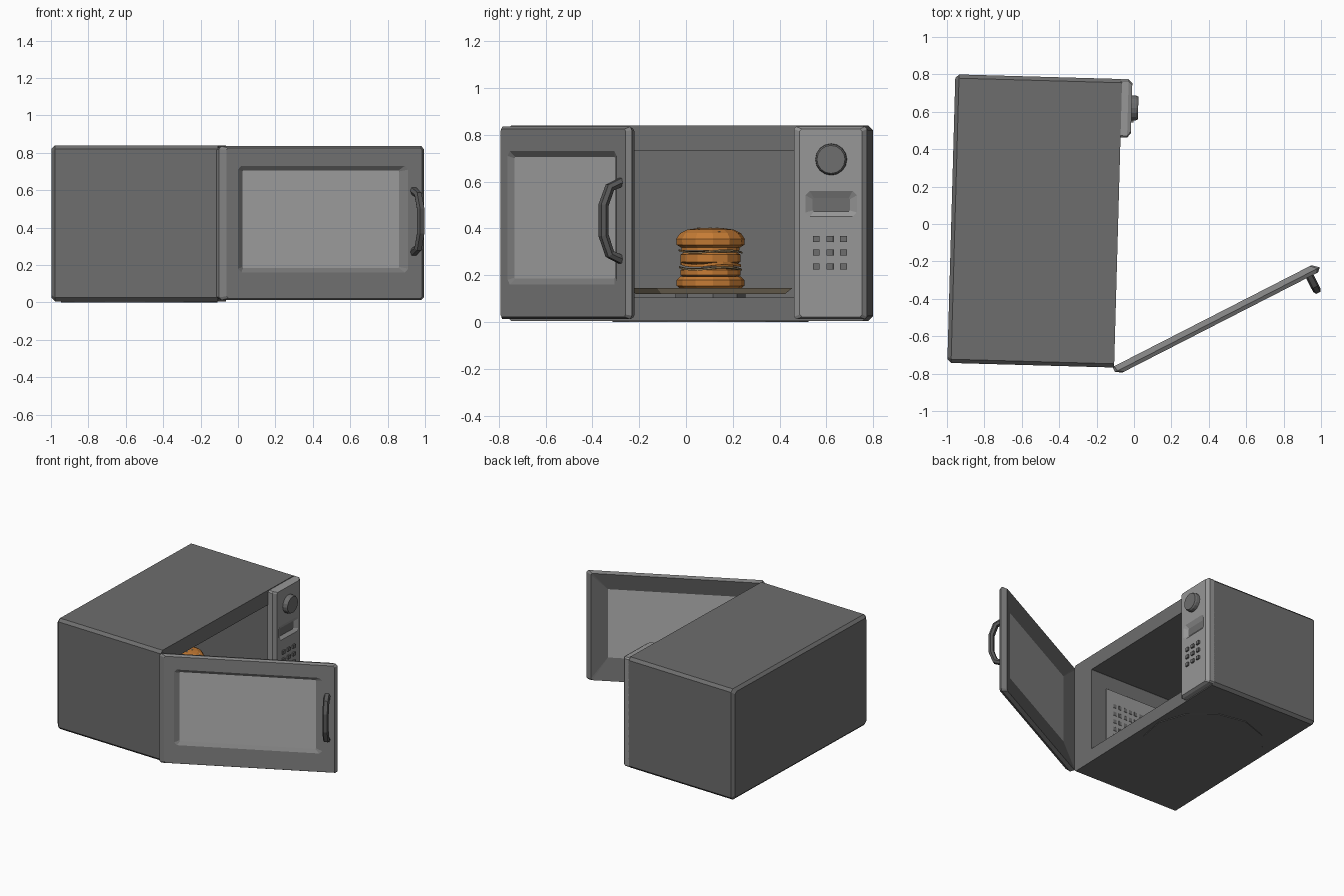
import bpy, bmesh, math, random
from mathutils import Vector

if "Cube" in bpy.data.objects:
    bpy.data.objects.remove(bpy.data.objects["Cube"])

random.seed(3)


def material(name, rgb):
    m = bpy.data.materials.new(name)
    m.diffuse_color = (*rgb, 1)
    m.use_nodes = True
    m.node_tree.nodes["Principled BSDF"].inputs["Base Color"].default_value = m.diffuse_color
    return m


DARK = material("dark_grey", (0.155, 0.155, 0.155))
MID = material("mid_grey", (0.225, 0.225, 0.225))
LIGHT = material("light_grey", (0.31, 0.31, 0.31))
PANE = material("pane_grey", (0.46, 0.46, 0.46))
HANDLE = material("handle_grey", (0.10, 0.10, 0.10))
BUN = material("bun_orange", (0.56, 0.20, 0.035))
TAN = material("plate_tan", (0.56, 0.46, 0.31))
FILLING = material("filling_brown", (0.25, 0.17, 0.08))


def frame(origin, degrees):
    """Frame whose first axis is the outward direction, second runs sideways, third is up."""
    a = math.radians(degrees)
    return Vector(origin), Vector((math.cos(a), math.sin(a), 0)), Vector((-math.sin(a), math.cos(a), 0))


BODY = frame((0, 0, 0), -1.6)
DOOR = frame((-0.115, -0.765, 0), 27.1 - 90)


def place(fr, d, s, z):
    return fr[0] + fr[1] * d + fr[2] * s + Vector((0, 0, z))


def rect(fr, d, s0, s1, z0, z1, c=0.001):
    """Rectangle with cut corners, standing at depth d."""
    pts = [(s0 + c, z0), (s1 - c, z0), (s1, z0 + c), (s1, z1 - c),
           (s1 - c, z1), (s0 + c, z1), (s0, z1 - c), (s0, z0 + c)]
    return [place(fr, d, s, z) for s, z in pts]


def upright_circle(fr, d, s, z, r, n):
    return [place(fr, d, s + r * math.cos(2 * math.pi * i / n), z + r * math.sin(2 * math.pi * i / n))
            for i in range(n)]


def flat_circle(fr, d, s, z, r, n, wave=0, turn=0.1):
    pts = []
    for i in range(n):
        a = 2 * math.pi * i / n + turn
        pts.append(place(fr, d + r * math.cos(a), s + r * math.sin(a), z + wave * math.sin(3 * a)))
    return pts


def loft(name, rings, mats, bands=None):
    """Skin the rings in order and cap both ends; bands gives slots for cap, bands, cap."""
    bm = bmesh.new()
    vs = [[bm.verts.new(p) for p in r] for r in rings]
    n = len(vs[0])
    bands = bands or [0] * (len(rings) + 1)
    bm.faces.new(vs[0]).material_index = bands[0]
    for k in range(len(vs) - 1):
        for i in range(n):
            j = (i + 1) % n
            f = bm.faces.new((vs[k][i], vs[k][j], vs[k + 1][j], vs[k + 1][i]))
            f.material_index = bands[k + 1]
    bm.faces.new(vs[-1]).material_index = bands[-1]
    bmesh.ops.recalc_face_normals(bm, faces=bm.faces)
    me = bpy.data.meshes.new(name)
    bm.to_mesh(me)
    bm.free()
    for m in mats:
        me.materials.append(m)
    ob = bpy.data.objects.new(name, me)
    bpy.context.collection.objects.link(ob)
    return ob


def slab(name, fr, d0, d1, s0, s1, z0, z1, mat):
    return loft(name, [rect(fr, d0, s0, s1, z0, z1), rect(fr, d1, s0, s1, z0, z1)], [mat])


# Casing with open cooking cavity
loft("casing", [
    rect(BODY, -0.977, -0.75, 0.753, 0.025, 0.82, 0.015),
    rect(BODY, -0.957, -0.77, 0.773, 0.005, 0.84, 0.02),
    rect(BODY, -0.085, -0.77, 0.773, 0.005, 0.84, 0.02),
    rect(BODY, -0.085, -0.575, 0.468, 0.105, 0.73),
    rect(BODY, -0.92, -0.575, 0.468, 0.105, 0.73)], [DARK])

# Round base plate underneath
loft("base_disc", [flat_circle(BODY, -0.53, 0.09, z, 0.42, 12) for z in (0.0, 0.007)], [DARK])

# Vent plate with holes on the cavity's side wall
slab("vent_plate", BODY, -0.78, -0.21, -0.58, -0.566, 0.2, 0.62, LIGHT)
for i in range(6):
    for k in range(5):
        d, z = -0.27 - i * 0.045, 0.52 - k * 0.06
        slab("vent_hole", BODY, d - 0.025, d, -0.57, -0.564, z - 0.03, z, DARK)

# Control panel with sunken display
loft("control_panel", [
    rect(BODY, -0.09, 0.46, 0.773, 0.012, 0.835, 0.01),
    rect(BODY, -0.05, 0.46, 0.773, 0.012, 0.835, 0.01),
    rect(BODY, -0.03, 0.485, 0.752, 0.022, 0.825, 0.01),
    rect(BODY, -0.03, 0.51, 0.73, 0.45, 0.56, 0.018),
    rect(BODY, -0.048, 0.54, 0.70, 0.472, 0.53, 0.005)], [LIGHT, DARK], [0, 0, 0, 0, 0, 1])

# Knob and buttons
loft("knob", [upright_circle(BODY, d, 0.62, 0.695, r, 16)
              for d, r in ((-0.035, 0.068), (-0.005, 0.066), (0.005, 0.06))], [DARK])
for s in (0.556, 0.615, 0.673):
    for z in (0.237, 0.297, 0.355):
        slab("button", BODY, -0.035, -0.018, s - 0.014, s + 0.014, z - 0.013, z + 0.013, DARK)

# Open door: hollowed back, chamfered rim, sunken window pane
loft("door", [
    rect(DOOR, 0.028, 0.138, 1.08, 0.185, 0.70),
    rect(DOOR, 0.0, 0.0, 1.195, 0.02, 0.825, 0.01),
    rect(DOOR, 0.03, 0.0, 1.23, 0.012, 0.835, 0.015),
    rect(DOOR, 0.05, 0.035, 1.21, 0.022, 0.825, 0.01),
    rect(DOOR, 0.05, 0.104, 1.126, 0.16, 0.73, 0.02),
    rect(DOOR, 0.034, 0.138, 1.08, 0.185, 0.705, 0.005)],
    [MID, DARK, PANE], [2, 1, 0, 0, 0, 0, 2])

# Curved handle: square section swept along an arc
path = [(0.04, 0.60), (0.10, 0.575), (0.13, 0.50), (0.13, 0.37), (0.10, 0.29), (0.04, 0.265)]
rings = []
for i, (d, z) in enumerate(path):
    a, b = path[max(i - 1, 0)], path[min(i + 1, len(path) - 1)]
    t = Vector((b[0] - a[0], b[1] - a[1])).normalized()
    w = Vector((-t.y, t.x))
    rings.append([place(DOOR, d + w.x * o, 1.16 + s, z + w.y * o)
                  for o, s in ((-0.018, -0.013), (-0.018, 0.013), (0, 0.022),
                               (0.018, 0.013), (0.018, -0.013), (0, -0.022))])
loft("handle", rings, [HANDLE])

# Plate
loft("turntable_hub", [flat_circle(BODY, -0.53, 0.09, z, 0.15, 8) for z in (0.10, 0.125)], [DARK])
loft("plate", [flat_circle(BODY, -0.53, 0.09, z, r, 8) for z, r in
               ((0.12, 0.32), (0.145, 0.35))], [TAN])


# Burger, stacked from round layers
def layer(name, profile, mat, n=12, wave=0):
    loft(name, [flat_circle(BODY, -0.53, 0.09, z, r, n, wave) for z, r in profile], [mat])


layer("bottom_bun", [(0.143, 0.13), (0.155, 0.145), (0.18, 0.145), (0.195, 0.13)], BUN)
layer("lower_patty", [(0.193, 0.115), (0.20, 0.128), (0.222, 0.128), (0.23, 0.115)], BUN)
layer("upper_patty", [(0.25, 0.115), (0.257, 0.128), (0.288, 0.128), (0.297, 0.115)], BUN)
layer("lower_filling", [(0.225, 0.135), (0.233, 0.135)], FILLING, 18, 0.006)
layer("middle_filling", [(0.24, 0.13), (0.252, 0.13)], BUN, 18, 0.006)
layer("upper_filling", [(0.298, 0.137), (0.305, 0.137)], FILLING, 18, 0.006)
layer("top_garnish", [(0.306, 0.125), (0.325, 0.125)], BUN)
layer("top_bun", [(0.318, 0.125), (0.33, 0.145), (0.355, 0.147), (0.38, 0.13),
                  (0.395, 0.10), (0.402, 0.05)], BUN)

# Seeds on the top bun
for i in range(10):
    a = i * 2.4
    r = 0.03 + 0.09 * (i / 9)
    z = 0.402 - 0.012 * (r / 0.1) ** 2 if r < 0.1 else 0.384
    d, s = -0.53 + r * math.cos(a), 0.09 + r * math.sin(a)
    loft("seed", [flat_circle(BODY, d, s, z + h, 0.008, 6) for h in (-0.008, 0.004)], [TAN])
